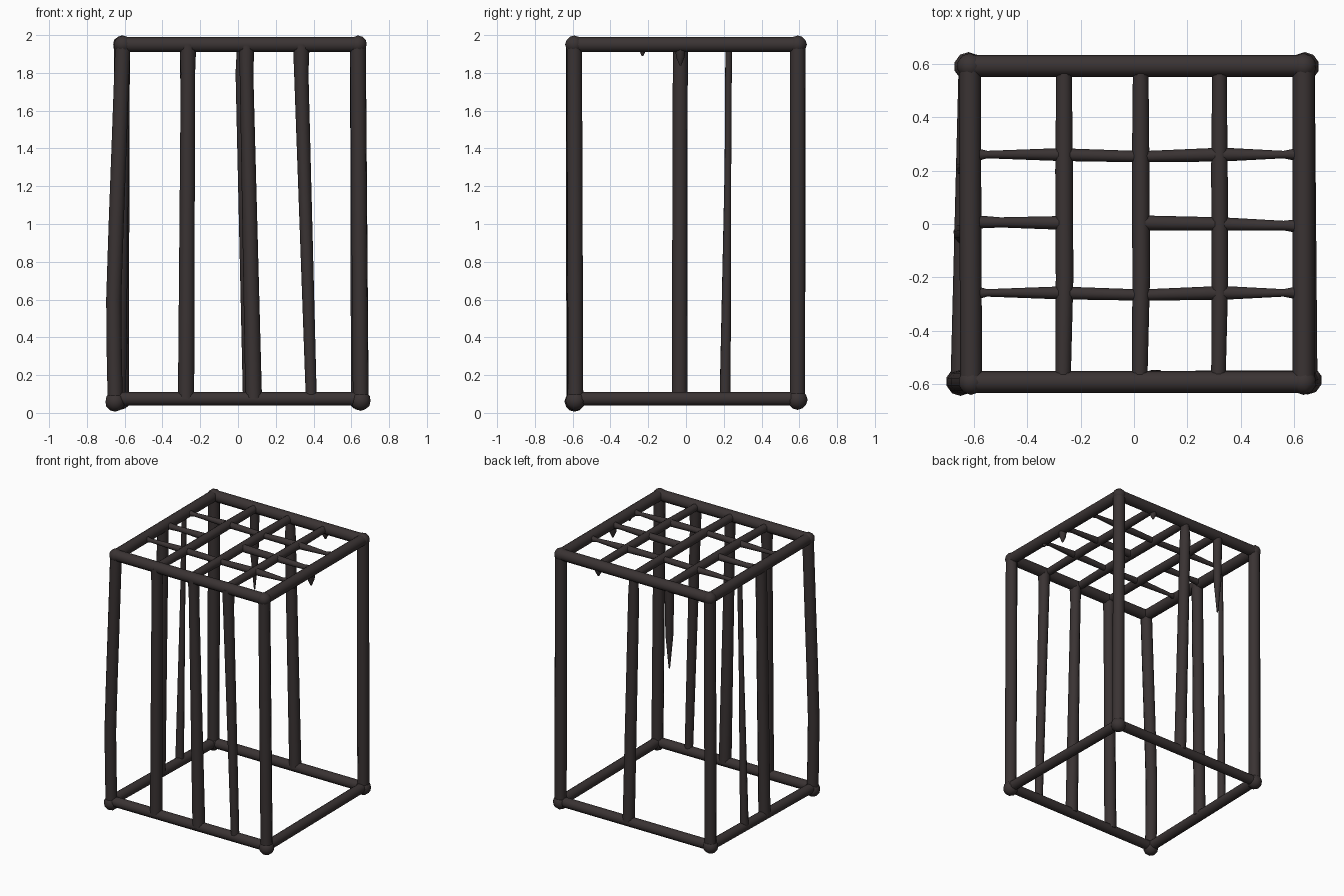
import bpy
import bmesh
from mathutils import Vector

cube = bpy.data.objects.get("Cube")
if cube:
    bpy.data.objects.remove(cube, do_unlink=True)

# One dark iron colour for everything
IRON = (0.042, 0.033, 0.033, 1.0)
iron = bpy.data.materials.new("dark_iron")
iron.use_nodes = True
iron.diffuse_color = IRON
bsdf = iron.node_tree.nodes["Principled BSDF"]
bsdf.inputs["Base Color"].default_value = IRON
bsdf.inputs["Roughness"].default_value = 0.8


def finish(obj):
    obj.data.materials.append(iron)
    bpy.ops.object.select_all(action='DESELECT')
    obj.select_set(True)
    bpy.context.view_layer.objects.active = obj
    bpy.ops.object.shade_smooth_by_angle(angle=0.9)


def bar(name, points, radii):
    """Round bar through the points, with its own radius at each one."""
    curve = bpy.data.curves.new(name, 'CURVE')
    curve.dimensions = '3D'
    curve.bevel_depth = 1.0
    curve.bevel_resolution = 3
    curve.use_fill_caps = True
    spline = curve.splines.new('POLY')
    spline.points.add(len(points) - 1)
    if not isinstance(radii, (list, tuple)):
        radii = [radii] * len(points)
    for p, co, r in zip(spline.points, points, radii):
        p.co = (*co, 1.0)
        p.radius = r
    obj = bpy.data.objects.new(name, curve)
    bpy.context.collection.objects.link(obj)
    bpy.ops.object.select_all(action='DESELECT')
    obj.select_set(True)
    bpy.context.view_layer.objects.active = obj
    bpy.ops.object.convert(target='MESH')
    finish(bpy.context.view_layer.objects.active)


def knob(name, centre, radius):
    """Rounded weld lump at a corner."""
    mesh = bpy.data.meshes.new(name)
    bm = bmesh.new()
    bmesh.ops.create_icosphere(bm, subdivisions=2, radius=radius)
    bmesh.ops.translate(bm, verts=bm.verts, vec=Vector(centre))
    bm.to_mesh(mesh)
    bm.free()
    obj = bpy.data.objects.new(name, mesh)
    bpy.context.collection.objects.link(obj)
    finish(obj)


# Frame corners: (top, bottom)
TOP, LOW = 1.95, 0.075
corners = {
    "front_right": ((-0.61, -0.592, TOP), (-0.65, -0.59, 0.06)),
    "front_left": ((0.635, -0.592, TOP), (0.65, -0.585, 0.065)),
    "back_left": ((0.635, 0.592, TOP), (0.64, 0.59, 0.07)),
    "back_right": ((-0.615, 0.592, TOP), (-0.62, 0.59, 0.07)),
}

# Corner posts; the front right one bows outwards
for name, (top, low) in corners.items():
    path = [top, low]
    if name == "front_right":
        path = [top, (-0.63, -0.592, 1.4), (-0.645, -0.592, 1.0),
                (-0.658, -0.592, 0.6), (-0.655, -0.59, 0.3), low]
    bar(name + "_post", path, 0.042)
    knob(name + "_top_knob", top, 0.048)
    knob(name + "_bottom_knob", low, 0.054)

# Top and bottom rails
ring = list(corners)
sides = ("front", "left", "back", "right")
for i, side in enumerate(sides):
    a, b = corners[ring[i]], corners[ring[(i + 1) % 4]]
    bar(side + "_top_rail", [a[0], b[0]], 0.041)
    ends = [(p[0], p[1], LOW) for p in (a[1], b[1])]
    bar(side + "_bottom_rail", ends, 0.037)

# Front bars: x at top, x at bottom, radii
for i, (xt, xb, rt, rb) in enumerate([(-0.265, -0.275, 0.038, 0.043),
                                      (0.045, 0.083, 0.036, 0.044),
                                      (0.335, 0.388, 0.038, 0.029)]):
    bar(f"front_bar_{i + 1}", [(xt, -0.592, TOP), (xt, -0.592, 1.8),
        (xb, -0.588, LOW)], [rt + 0.006, rt, rb])

# Back bar
bar("back_bar", [(0.025, 0.592, TOP), (0.025, 0.592, 1.8), (0.068, 0.59, LOW)],
    [0.03, 0.038, 0.042])

# Right side bars
bar("right_bar_1", [(-0.61, -0.03, TOP), (-0.635, -0.034, LOW)], [0.04, 0.042])
bar("right_bar_2", [(-0.61, 0.226, TOP), (-0.62, 0.222, 1.3), (-0.635, 0.207, LOW)],
    [0.018, 0.018, 0.03])

# Broken stubs hanging from the top rails
stubs = [("back_long_stub", (-0.275, 0.592), 1.33, 0.034),
         ("back_short_stub", (0.32, 0.592), 1.87, 0.028),
         ("left_stub", (0.635, -0.03), 1.84, 0.03),
         ("left_small_stub", (0.635, -0.23), 1.89, 0.02)]
for name, (x, y), low, r in stubs:
    bar(name, [(x, y, TOP), (x, y, 0.4 * TOP + 0.6 * low), (x, y, low)],
        [r, r * 0.8, 0.005])

# Roof grid: bars running front to back
for i, (x, r) in enumerate([(-0.262, 0.033), (0.025, 0.033), (0.32, 0.031)]):
    bar(f"roof_long_bar_{i + 1}",
        [(x - 0.004, -0.59, TOP), (x + 0.002, -0.2, TOP), (x, 0.2, TOP), (x, 0.59, TOP)],
        [r - 0.004, r, r, r - 0.004])

# Roof grid: thinner cross bars that narrow towards the side rails
for name, y in (("front", -0.258), ("back", 0.26)):
    bar(f"roof_cross_bar_{name}",
        [(-0.61, y, TOP), (-0.55, y, TOP), (-0.28, y, TOP), (0.03, y - 0.008, TOP),
         (0.33, y, TOP), (0.56, y, TOP), (0.63, y, TOP)],
        [0.03, 0.014, 0.024, 0.021, 0.026, 0.014, 0.028])
bar("roof_cross_bar_middle_right", [(-0.61, 0.008, TOP), (-0.5, 0.006, TOP), (-0.26, 0.004, TOP)],
    [0.026, 0.019, 0.026])
bar("roof_cross_bar_middle_left", [(0.03, 0.004, TOP), (0.33, 0, TOP), (0.56, -0.006, TOP),
    (0.63, -0.008, TOP)], [0.028, 0.025, 0.018, 0.028])
